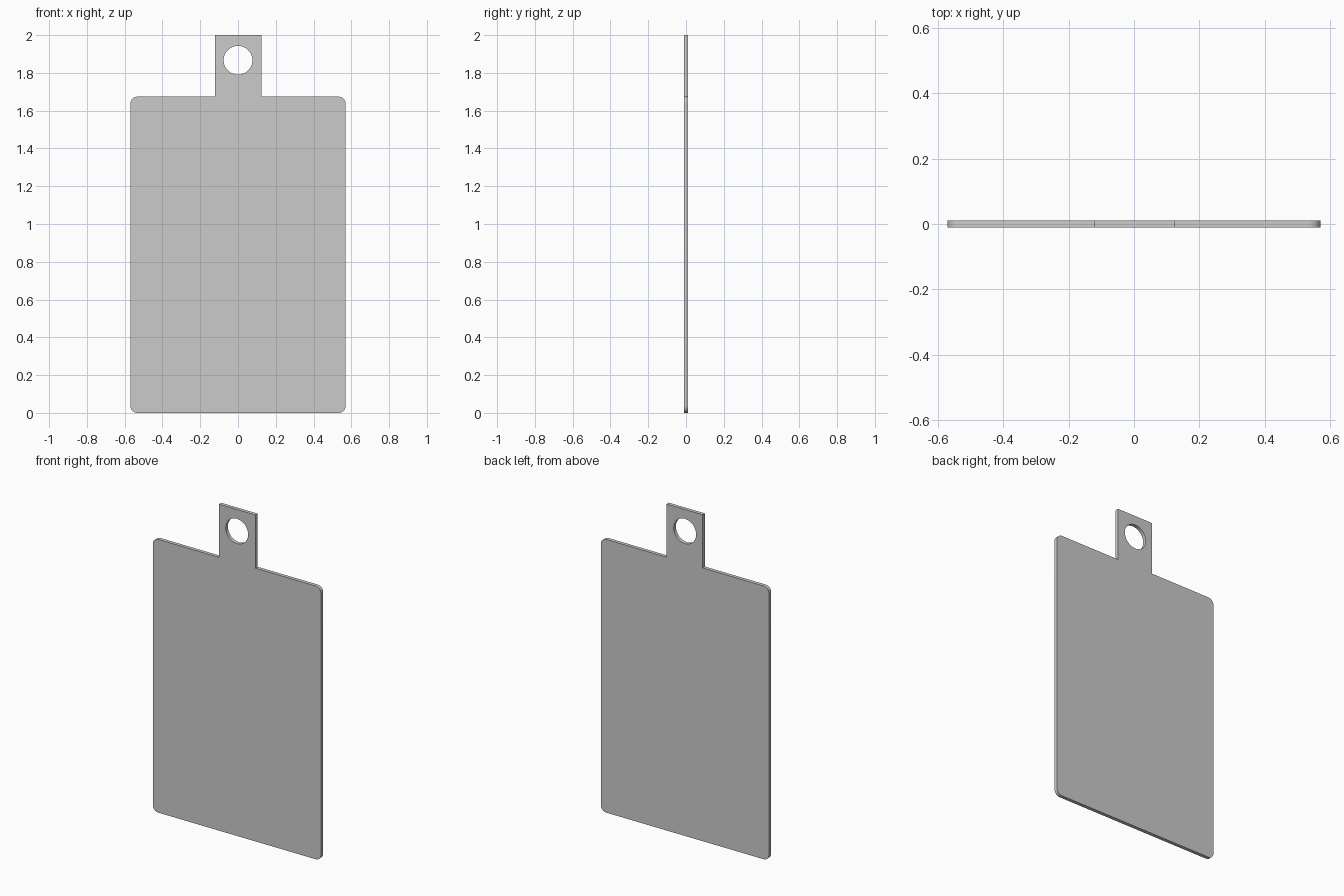
import bpy, bmesh
from math import sin, cos, pi, radians
from mathutils import Matrix

if "Cube" in bpy.data.objects:
    bpy.data.objects.remove(bpy.data.objects["Cube"])

HALF_W, BODY_TOP, TOP = 0.57, 1.674, 2.0
TAB_L, TAB_R = -0.121, 0.125
HALF_T, CORNER = 0.011, 0.037


def arc(cx, cz, r, a0, a1, n):
    """Points on an arc, angles in units of pi."""
    return [(cx + r * cos(pi * (a0 + (a1 - a0) * i / n)),
             cz + r * sin(pi * (a0 + (a1 - a0) * i / n))) for i in range(n + 1)]


def add_loop(curve, pts):
    s = curve.splines.new('POLY')
    s.points.add(len(pts) - 1)
    for p, (x, z) in zip(s.points, pts):
        p.co = (x, z, 0, 1)
    s.use_cyclic_u = True


# Board outline with rounded corners and the square hanging tab
ix, it = HALF_W - CORNER, BODY_TOP - CORNER
outline = (arc(-ix, CORNER, CORNER, 1, 1.5, 8)
           + arc(ix, CORNER, CORNER, 1.5, 2, 8)
           + arc(ix, it, CORNER, 0, 0.5, 8)
           + [(TAB_R, BODY_TOP), (TAB_R, TOP), (TAB_L, TOP), (TAB_L, BODY_TOP)]
           + arc(-ix, it, CORNER, 0.5, 1, 8))

# Round hanging hole
hole = arc(0, 1.867, 0.076, 0, 2, 48)[:-1]

# Extrude the filled profile into a thin plate
curve = bpy.data.curves.new("board_profile", 'CURVE')
curve.dimensions = '2D'
curve.fill_mode = 'BOTH'
curve.extrude = HALF_T
add_loop(curve, outline)
add_loop(curve, hole[::-1])
temp = bpy.data.objects.new("board_profile", curve)
bpy.context.collection.objects.link(temp)
bpy.context.view_layer.update()
deps = bpy.context.evaluated_depsgraph_get()
mesh = bpy.data.meshes.new_from_object(temp.evaluated_get(deps))
bpy.data.objects.remove(temp)

# Weld, stand upright and tidy the flat faces
bm = bmesh.new()
bm.from_mesh(mesh)
bmesh.ops.remove_doubles(bm, verts=bm.verts, dist=1e-4)
bmesh.ops.transform(bm, matrix=Matrix.Rotation(pi / 2, 4, 'X'), verts=bm.verts)
bmesh.ops.recalc_face_normals(bm, faces=bm.faces)
bm.to_mesh(mesh)
bm.free()

board = bpy.data.objects.new("hanging_board", mesh)
bpy.context.collection.objects.link(board)
bpy.context.view_layer.objects.active = board
board.select_set(True)
bpy.ops.object.shade_smooth_by_angle(angle=radians(30))
